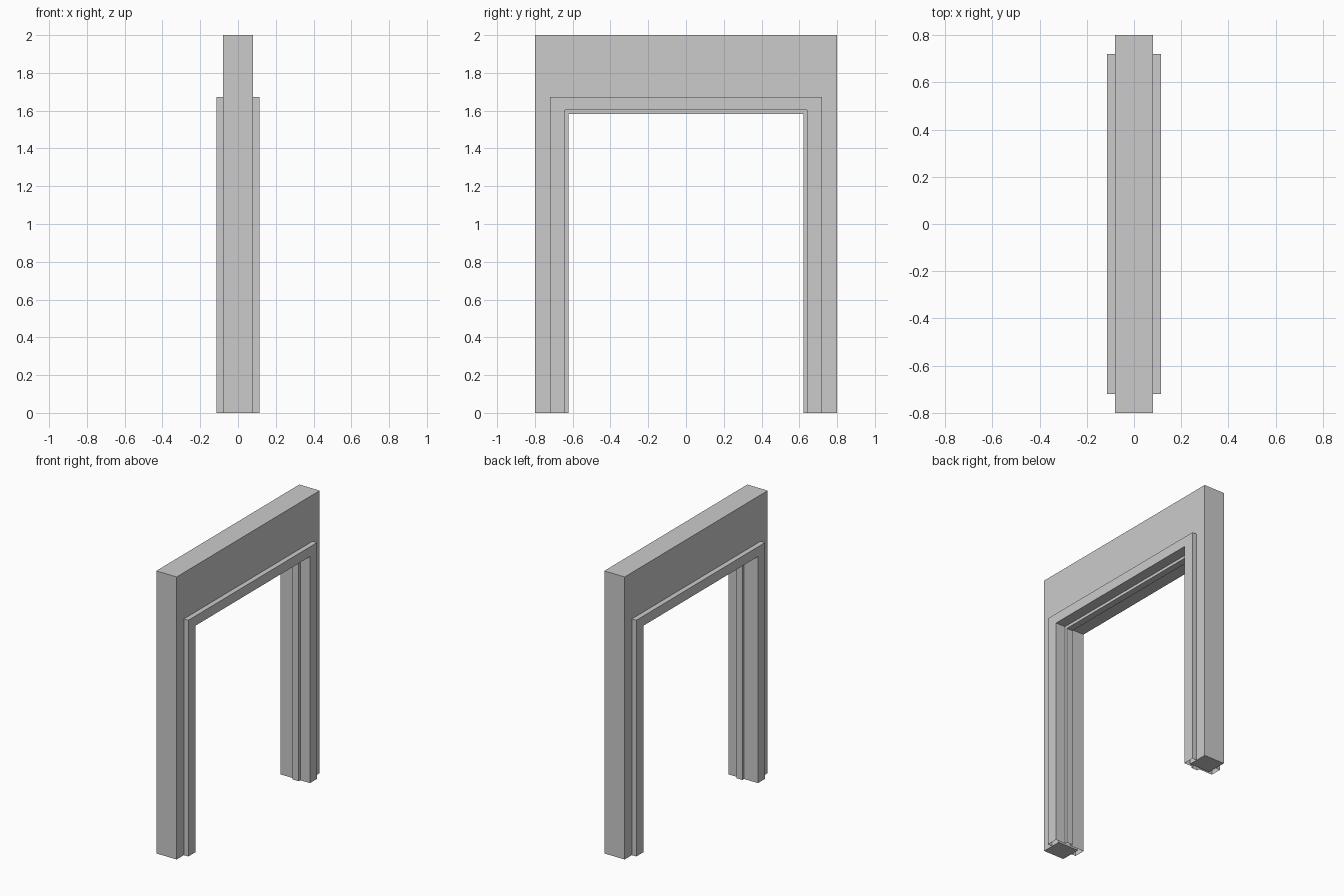
import bpy, bmesh

if "Cube" in bpy.data.objects:
    bpy.data.objects.remove(bpy.data.objects["Cube"])


def finish(bm, name):
    bmesh.ops.recalc_face_normals(bm, faces=bm.faces)
    mesh = bpy.data.meshes.new(name)
    bm.to_mesh(mesh)
    bm.free()
    obj = bpy.data.objects.new(name, mesh)
    bpy.context.collection.objects.link(obj)
    return obj


def sweep_arch(name, profile, closed=False, capped=False):
    """Sweep (x, half_width, height) points up, over and down a doorway."""
    bm = bmesh.new()
    rings = []
    for side, top in ((-1, False), (-1, True), (1, True), (1, False)):
        rings.append([bm.verts.new((x, side * w, h if top else 0))
                      for x, w, h in profile])
    n = len(profile)
    for a, b in zip(rings, rings[1:]):
        for i in range(n if closed else n - 1):
            j = (i + 1) % n
            bm.faces.new((a[i], a[j], b[j], b[i]))
    if capped:
        bm.faces.new(rings[0])
        bm.faces.new(rings[-1])
    return finish(bm, name)


# Wall section around the doorway
T = 0.08
OUT, OPENING = (0.8, 2.0), (0.655, 1.617)
sweep_arch("wall", [(-T, *OUT), (T, *OUT), (T, *OPENING), (-T, *OPENING)],
           closed=True, capped=True)

# Door frame: casing on both faces, jamb lining and raised door stop
C = 0.115
CASING, JAMB, STOP = (0.72, 1.672), (0.64, 1.603), (0.622, 1.583)
sweep_arch("door_frame", [
    (T, *CASING), (C, *CASING), (C, *JAMB),
    (0.04, *JAMB), (0.04, *STOP), (-0.007, *STOP), (-0.007, *JAMB),
    (-C, *JAMB), (-C, *CASING), (-T, *CASING)])
